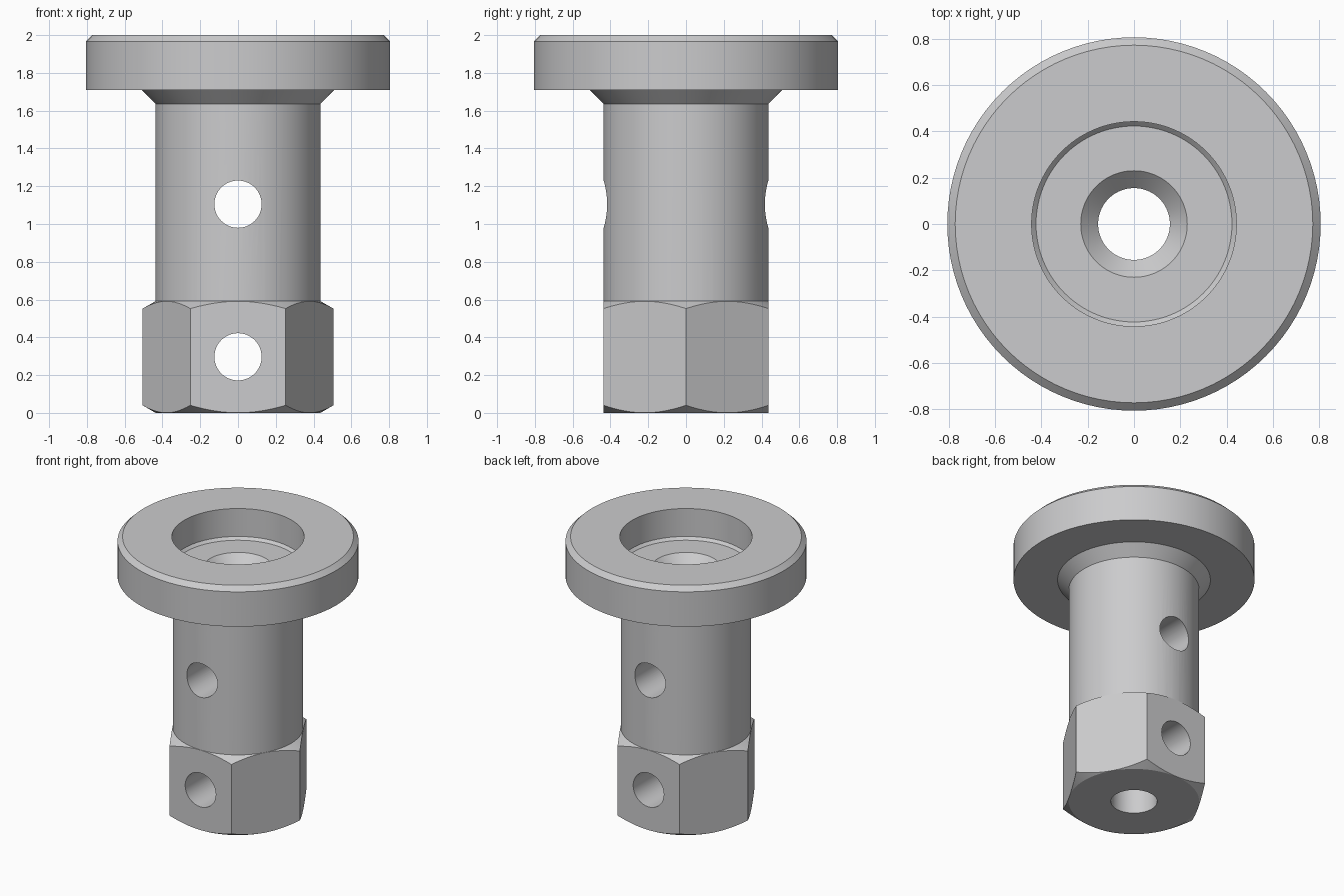
import bpy, bmesh, math
from mathutils import Matrix

if "Cube" in bpy.data.objects:
    bpy.data.objects.remove(bpy.data.objects["Cube"])

SEG = 96

metal = bpy.data.materials.new("light_grey_metal")
metal.diffuse_color = (0.6, 0.6, 0.61, 1)
metal.use_nodes = True
metal.node_tree.nodes["Principled BSDF"].inputs["Base Color"].default_value = metal.diffuse_color


def make_object(name, bm):
    bmesh.ops.recalc_face_normals(bm, faces=bm.faces)
    mesh = bpy.data.meshes.new(name)
    bm.to_mesh(mesh)
    bm.free()
    mesh.materials.append(metal)
    obj = bpy.data.objects.new(name, mesh)
    bpy.context.collection.objects.link(obj)
    return obj


def lathe(name, profile):
    """Closed solid of revolution from (radius, z) points, bottom to top."""
    bm = bmesh.new()
    rings = []
    for r, z in profile:
        rings.append([bm.verts.new((r * math.cos(i * math.tau / SEG),
                                    r * math.sin(i * math.tau / SEG), z))
                      for i in range(SEG)])
    for low, high in zip(rings, rings[1:]):
        for i in range(SEG):
            j = (i + 1) % SEG
            bm.faces.new((low[i], low[j], high[j], high[i]))
    bm.faces.new(rings[0])
    bm.faces.new(rings[-1])
    return make_object(name, bm)


def prism(name, sides, radius, depth, matrix):
    bm = bmesh.new()
    bmesh.ops.create_cone(bm, cap_ends=True, segments=sides, radius1=radius,
                          radius2=radius, depth=depth, matrix=matrix)
    return make_object(name, bm)


def combine(target, tool, operation):
    """Apply a boolean and remove the tool object."""
    mod = target.modifiers.new("boolean", 'BOOLEAN')
    mod.operation = operation
    mod.solver = 'EXACT'
    mod.object = tool
    bpy.context.view_layer.objects.active = target
    bpy.ops.object.modifier_apply(modifier=mod.name)
    bpy.data.objects.remove(tool)


# Hexagonal foot, flats facing front and back, corners chamfered by cones
bolt = prism("flanged_hollow_bolt", 6, 0.505, 0.8,
             Matrix.Translation((0, 0, 0.3)) @ Matrix.Rotation(math.pi / 2, 4, 'Z'))
corner = bolt.data.vertices[0].co
if abs(corner.x) < 0.4:      # turn until corners lie on the x axis
    bolt.data.transform(Matrix.Rotation(math.pi / 2, 4, 'Z'))
    if not any(abs(v.co.y) < 0.01 for v in bolt.data.vertices):
        bolt.data.transform(Matrix.Rotation(math.pi / 6, 4, 'Z'))
combine(bolt, lathe("chamfer_tool", [(0.436, 0), (0.522, 0.05), (0.522, 0.5425),
                                     (0.43, 0.595)]), 'INTERSECT')

# Shaft, conical neck and chamfered flange
combine(bolt, lathe("shaft_and_flange", [
    (0.436, 0.3), (0.436, 1.635), (0.511, 1.71), (0.806, 1.71),
    (0.806, 1.967), (0.772, 2.0)]), 'UNION')

# Through bore with countersink and stepped top recess
combine(bolt, lathe("bore_tool", [
    (0.155, -0.1), (0.155, 1.7), (0.23, 1.775), (0.423, 1.775),
    (0.442, 1.794), (0.442, 2.1)]), 'DIFFERENCE')

# Two cross holes from front to back
for z in (0.297, 1.105):
    combine(bolt, prism("cross_hole_tool", 64, 0.125, 2,
                        Matrix.Translation((0, 0, z)) @ Matrix.Rotation(math.pi / 2, 4, 'X')),
            'DIFFERENCE')

# Smooth round surfaces, crisp edges
bpy.ops.object.select_all(action='DESELECT')
bolt.select_set(True)
bpy.context.view_layer.objects.active = bolt
bpy.ops.object.shade_smooth_by_angle(angle=math.radians(20))
